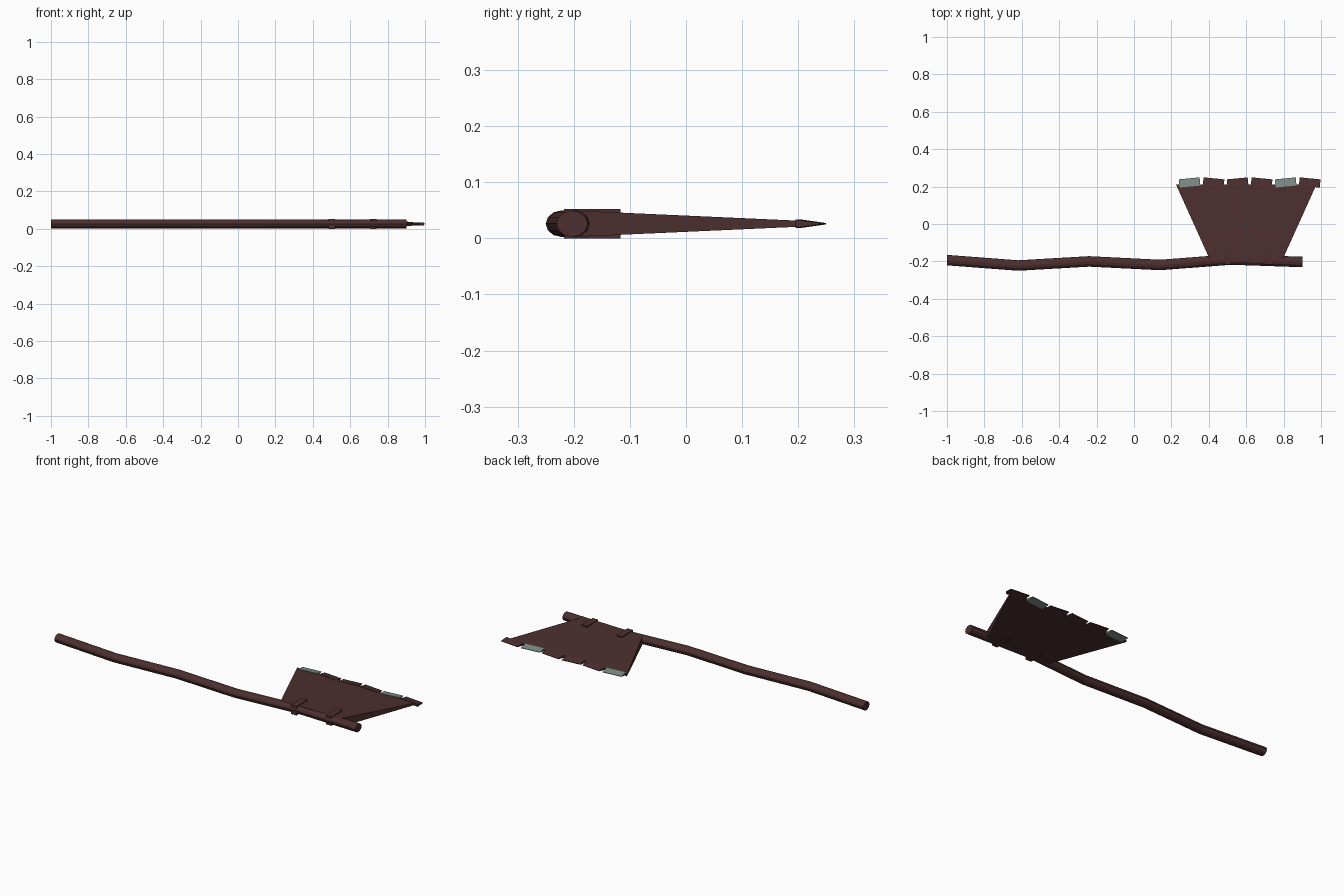
import bpy, bmesh, math
from mathutils import Vector, Matrix

if "Cube" in bpy.data.objects:
    bpy.data.objects.remove(bpy.data.objects["Cube"])

ZC = 0.026  # mid height of the whole tool


def material(name, rgb):
    m = bpy.data.materials.new(name)
    m.diffuse_color = (*rgb, 1)
    m.use_nodes = True
    m.node_tree.nodes["Principled BSDF"].inputs["Base Color"].default_value = m.diffuse_color
    return m


brown = material("dark brown", (0.072, 0.028, 0.028))
grey = material("grey green", (0.20, 0.255, 0.235))


def finish(name, bm, mat):
    bmesh.ops.recalc_face_normals(bm, faces=bm.faces)
    me = bpy.data.meshes.new(name)
    bm.to_mesh(me)
    bm.free()
    me.materials.append(mat)
    ob = bpy.data.objects.new(name, me)
    bpy.context.collection.objects.link(ob)
    return ob


def loft(name, rings, mat):
    """Skin a list of equal-length rings and cap both ends."""
    bm = bmesh.new()
    vs = [[bm.verts.new(p) for p in r] for r in rings]
    n = len(vs[0])
    for a, b in zip(vs, vs[1:]):
        for i in range(n):
            bm.faces.new((a[i], a[(i + 1) % n], b[(i + 1) % n], b[i]))
    bm.faces.new(vs[0])
    bm.faces.new(vs[-1])
    return finish(name, bm, mat)


def rect(x0, x1, y, half):
    """Upright rectangle across x at a given y."""
    return [(x0, y, ZC - half), (x1, y, ZC - half), (x1, y, ZC + half), (x0, y, ZC + half)]


# Crooked wooden handle
path = [(-1, -0.193), (-0.62, -0.222), (-0.24, -0.2), (0.14, -0.219), (0.52, -0.19), (0.9, -0.203)]
SIDES = 12
rings = [[(x, y + 0.028 * math.cos(2 * math.pi * i / SIDES),
           ZC + 0.0235 * math.sin(2 * math.pi * i / SIDES)) for i in range(SIDES)] for x, y in path]
loft("handle", rings, brown)

# Tapering blade, flared towards the cutting edge
loft("blade", [rect(0.41, 0.79, -0.2, 0.0235), rect(0.225, 0.975, 0.21, 0.005)], brown)

# Chipped cutting edge: wedges with alternating tilt
for i in range(6):
    cx = 0.297 + i * 0.1285
    tilt = math.radians(5.5 if i % 2 == 0 else -5.5)
    turn = Matrix.Translation((cx, 0.222, 0)) @ Matrix.Rotation(tilt, 4, 'Z')
    wedge = [[turn @ Vector(p) for p in rect(-0.056, 0.056, y, h)]
             for y, h in ((-0.022, 0.0075), (0.022, 0.0012))]
    loft("edge_chip_%d" % (i + 1), wedge, grey if i in (0, 4) else brown)

# Straps clamping the blade to the handle
for i, cx in enumerate((0.502, 0.722)):
    loft("strap_%d" % (i + 1),
         [rect(cx - 0.0175, cx + 0.0175, y, 0.026) for y in (-0.217, -0.117)], brown)
